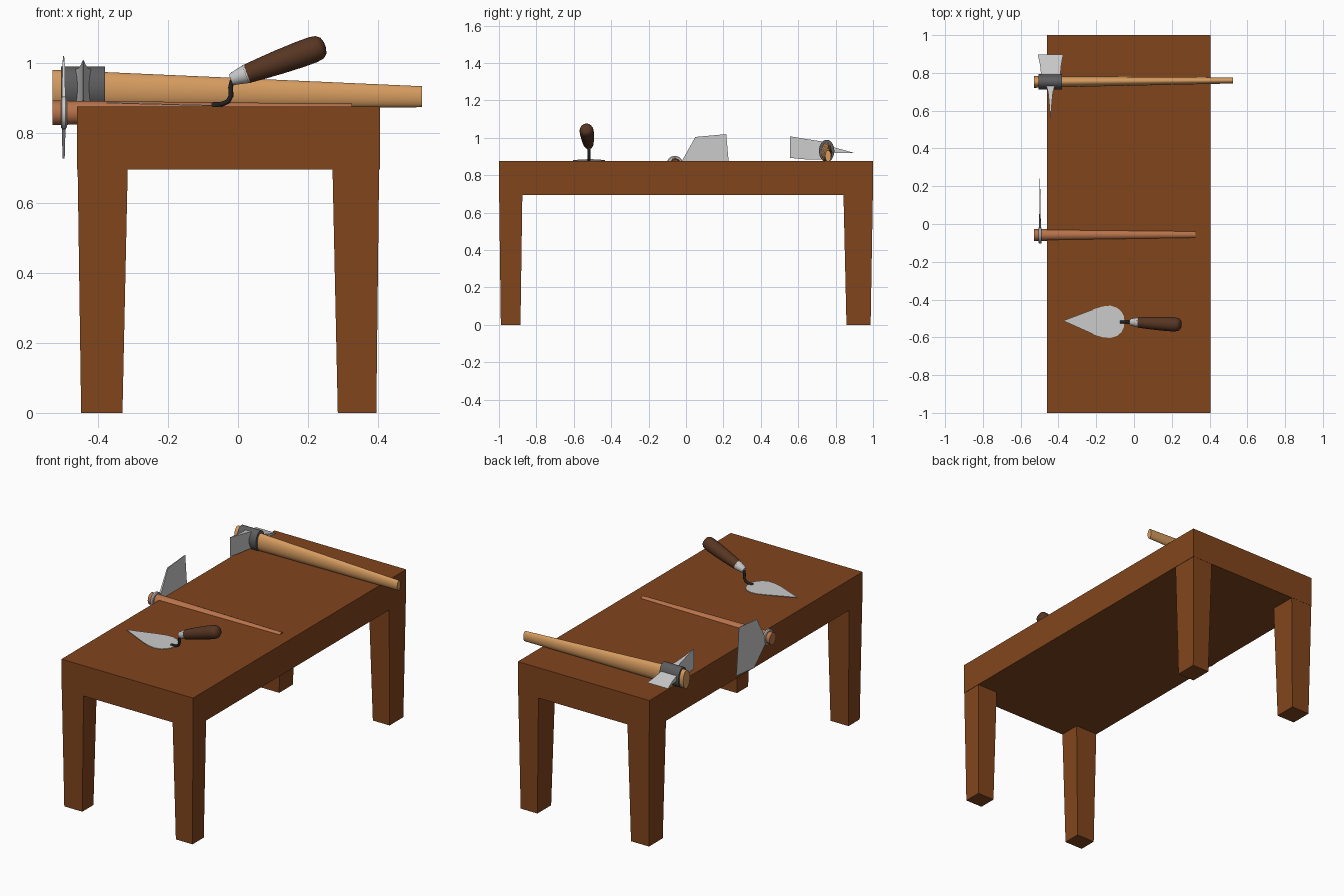
import bpy, bmesh
from math import sin, cos, pi, radians
from mathutils import Vector

if "Cube" in bpy.data.objects:
    bpy.data.objects.remove(bpy.data.objects["Cube"])


def material(name, rgb):
    m = bpy.data.materials.new(name)
    m.diffuse_color = (*rgb, 1)
    m.use_nodes = True
    m.node_tree.nodes["Principled BSDF"].inputs["Base Color"].default_value = m.diffuse_color
    return m


TABLE = material("table_wood", (0.22, 0.06, 0.012))
PALE = material("pale_wood", (0.67, 0.33, 0.115))
RED = material("reddish_wood", (0.48, 0.17, 0.07))
DARK = material("dark_wood", (0.095, 0.036, 0.016))
BLACK = material("black_iron", (0.015, 0.015, 0.015))
STEEL = material("dark_steel", (0.11, 0.11, 0.115))


def loft(name, rings, mat=None, smooth=True):
    """Skin a list of equally sized point rings and cap both ends."""
    bm = bmesh.new()
    loops = [[bm.verts.new(p) for p in ring] for ring in rings]
    n = len(loops[0])
    for a, b in zip(loops, loops[1:]):
        for i in range(n):
            j = (i + 1) % n
            bm.faces.new((a[i], a[j], b[j], b[i]))
    bm.faces.new(loops[0])
    bm.faces.new(loops[-1])
    bmesh.ops.recalc_face_normals(bm, faces=bm.faces)
    me = bpy.data.meshes.new(name)
    bm.to_mesh(me)
    bm.free()
    ob = bpy.data.objects.new(name, me)
    bpy.context.collection.objects.link(ob)
    if mat:
        me.materials.append(mat)
    if smooth:
        bpy.ops.object.select_all(action='DESELECT')
        ob.select_set(True)
        bpy.context.view_layer.objects.active = ob
        bpy.ops.object.shade_smooth_by_angle(angle=radians(35))
    return ob


def ellipse(c, u, v, n=32):
    c, u, v = Vector(c), Vector(u), Vector(v)
    return [c + u * cos(2 * pi * i / n) + v * sin(2 * pi * i / n) for i in range(n)]


def rod_x(name, sections, mat=None):
    """Rod along x from (x, y, z, radius_y, radius_z) sections."""
    return loft(name, [ellipse((x, y, z), (0, ry, 0), (0, 0, rz))
                       for x, y, z, ry, rz in sections], mat)


def rect(x0, x1, y0, y1, z):
    return [(x0, y0, z), (x1, y0, z), (x1, y1, z), (x0, y1, z)]


# Table: slab top and four tapered legs
loft("table_top", [rect(-0.46, 0.405, -1, 1, 0.695), rect(-0.46, 0.405, -1, 1, 0.875)],
     TABLE, False)
leg_x = {"left": ((-0.458, -0.315), (-0.448, -0.33)), "right": ((0.27, 0.403), (0.285, 0.395))}
leg_y = {"front": ((-0.999, -0.875), (-0.99, -0.885)), "back": ((0.842, 0.999), (0.858, 0.987))}
for sx, (xt, xb) in leg_x.items():
    for sy, (yt, yb) in leg_y.items():
        loft(f"{sy}_{sx}_leg", [rect(*xb, *yb, 0), rect(*xt, *yt, 0.695)], TABLE, False)

# Mattock: oval haft, collar, upright axe blade and flat adze blade
rod_x("mattock_handle", [(-0.53, 0.752, 0.925, 0.031, 0.055),
                         (0.525, 0.76, 0.903, 0.016, 0.03)], PALE)
rod_x("mattock_collar", [(-0.505, 0.752, 0.93, 0.041, 0.06),
                         (-0.38, 0.752, 0.93, 0.041, 0.06)], STEEL)
axe = [(0.735, 0.024, 0.885, 0.98), (0.70, 0.013, 0.883, 0.985),
       (0.64, 0.007, 0.885, 0.994), (0.557, 0.001, 0.893, 1.008)]
loft("mattock_axe_blade", [[(-0.442 - h, y, a), (-0.442 + h, y, a),
                            (-0.442 + h, y, b), (-0.442 - h, y, b)] for y, h, a, b in axe])
adze = [(0.76, -0.492, -0.39, 0.937, 0.02), (0.79, -0.492, -0.39, 0.934, 0.016),
        (0.84, -0.497, -0.385, 0.928, 0.008), (0.898, -0.51, -0.375, 0.919, 0.001)]
loft("mattock_adze_blade", [[(a, y, z - h), (b, y, z - h), (b, y, z + h), (a, y, z + h)]
                            for y, a, b, z, h in adze])

# Hand axe: round haft, ring and broad thin blade
rod_x("axe_handle", [(-0.53, -0.058, 0.857, 0.032, 0.035),
                     (0.325, -0.056, 0.862, 0.021, 0.021)], RED)
rod_x("axe_ring", [(-0.506, -0.06, 0.857, 0.040, 0.042), (-0.502, -0.06, 0.857, 0.044, 0.047),
                   (-0.493, -0.06, 0.857, 0.044, 0.047), (-0.489, -0.06, 0.857, 0.040, 0.042)])
# Each section: lower (y, z), upper (y, z), half thickness
blade = [(-0.03, 0.835, -0.03, 0.862, 0.006), (0.075, 0.727, 0.05, 1.005, 0.003),
         (0.24, 0.741, 0.215, 1.02, 0.001)]
loft("axe_blade", [[(-0.498 - h, y0, z0), (-0.498 + h, y0, z0),
                    (-0.498 + h, y1, z1), (-0.498 - h, y1, z1)]
                   for y0, z0, y1, z1, h in blade], None, False)

# Trowel: leaf-shaped blade
half = [(-0.21, 0.068), (-0.165, 0.082), (-0.125, 0.086), (-0.09, 0.075),
        (-0.067, 0.055), (-0.054, 0.03)]
leaf = [(-0.375, 0.006)] + [(x, -w) for x, w in half] + [(-0.05, 0)] + half[::-1]
loft("trowel_blade", [[(x, -0.518 + y, 0.8745 - 0.025 * x + dz) for x, y in leaf]
                      for dz in (0, 0.003)])

# Trowel: bent iron neck
path = [(-0.075, 0.880), (-0.045, 0.882), (-0.028, 0.89), (-0.02, 0.905),
        (-0.021, 0.93), (-0.018, 0.945), (-0.005, 0.957)]
rings = []
for i, (x, z) in enumerate(path):
    a, b = path[max(i - 1, 0)], path[min(i + 1, len(path) - 1)]
    side = Vector((-(b[1] - a[1]), 0, b[0] - a[0])).normalized() * 0.007
    rings.append(ellipse((x, -0.519, z), (0, 0.008, 0), side, 16))
loft("trowel_neck", rings, BLACK)

# Trowel: ferrule and grip along a tilted axis
axis = Vector((0.938, -0.05, 0.342)).normalized()
u = axis.cross(Vector((0, 0, 1))).normalized()
v = u.cross(axis)


def turned(name, profile, mat=None):
    base = Vector((-0.02, -0.519, 0.952))
    loft(name, [ellipse(base + axis * t, u * r, v * r) for t, r in profile], mat)


turned("trowel_ferrule", [(0, 0.015), (0.005, 0.018), (0.05, 0.028)])
turned("trowel_grip", [(0.045, 0.027), (0.09, 0.031), (0.15, 0.035), (0.21, 0.0375),
                       (0.25, 0.0375), (0.27, 0.034), (0.281, 0.025), (0.286, 0.01)], DARK)
